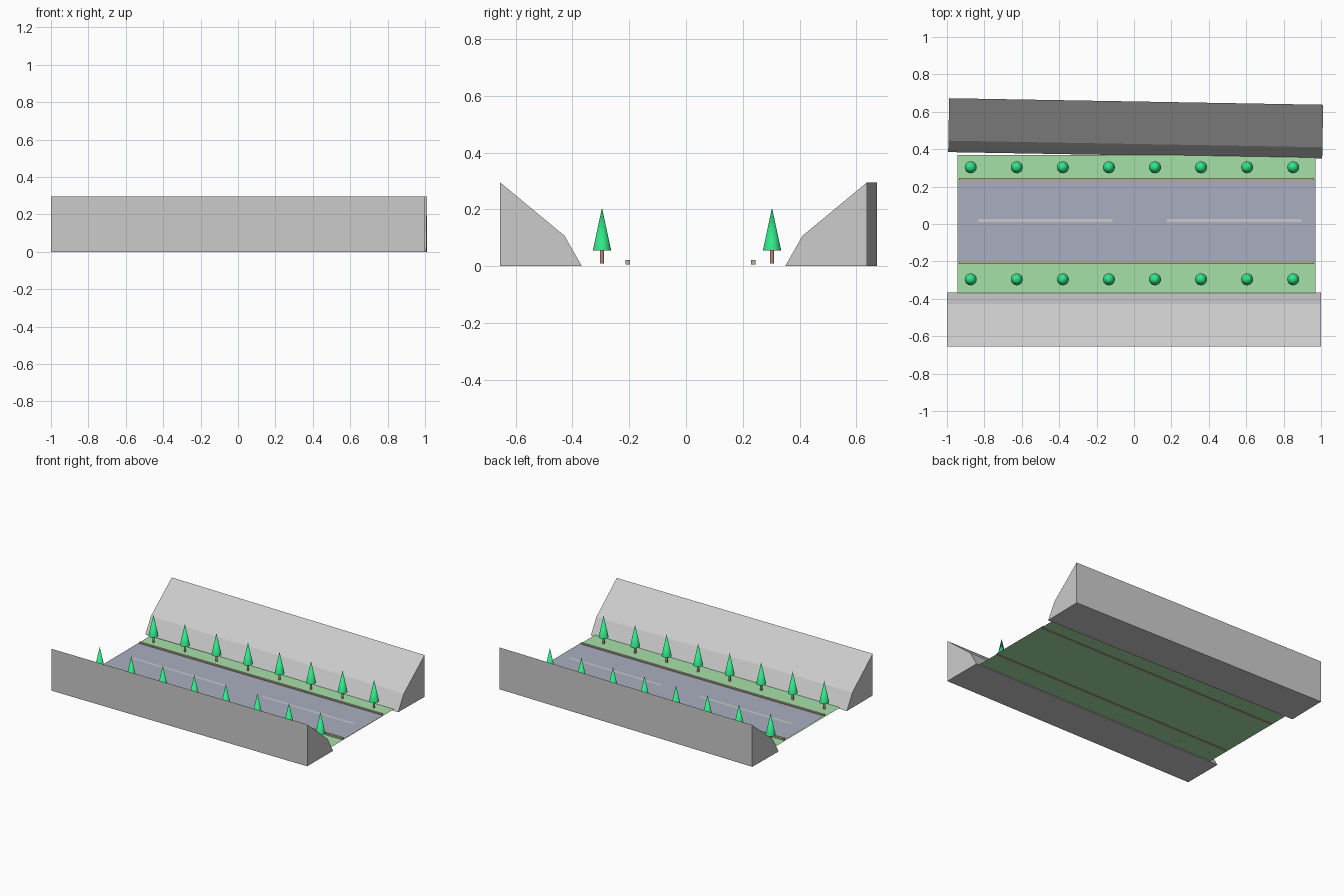
import bpy, bmesh
from math import radians

if "Cube" in bpy.data.objects:
    bpy.data.objects.remove(bpy.data.objects["Cube"])


def material(name, rgb):
    m = bpy.data.materials.new(name)
    m.diffuse_color = (*rgb, 1)
    m.use_nodes = True
    m.node_tree.nodes["Principled BSDF"].inputs["Base Color"].default_value = m.diffuse_color
    return m


GRASS = material("grass_green", (0.38, 0.75, 0.39))
ROAD = material("asphalt", (0.40, 0.43, 0.53))
CURB = material("curb_brown", (0.48, 0.43, 0.29))
LEAF = material("leaf_green", (0.03, 0.80, 0.25))
BARK = material("bark_brown", (0.45, 0.27, 0.22))


def add(name, bm, mat=None):
    bmesh.ops.recalc_face_normals(bm, faces=bm.faces)
    me = bpy.data.meshes.new(name)
    bm.to_mesh(me)
    bm.free()
    if mat:
        me.materials.append(mat)
    ob = bpy.data.objects.new(name, me)
    bpy.context.collection.objects.link(ob)
    return ob


def sheet(name, x0, x1, y0, y1, z, mat=None):
    bm = bmesh.new()
    f = bm.faces.new([bm.verts.new(p) for p in
                      ((x0, y0, z), (x1, y0, z), (x1, y1, z), (x0, y1, z))])
    f.normal_update()
    return add(name, bm, mat)


def box(name, x0, x1, y0, y1, z0, z1, mat=None):
    bm = bmesh.new()
    bmesh.ops.create_cube(bm, size=1)
    for v in bm.verts:
        v.co = (x0 + (v.co.x + .5) * (x1 - x0),
                y0 + (v.co.y + .5) * (y1 - y0),
                z0 + (v.co.z + .5) * (z1 - z0))
    return add(name, bm, mat)


def bank(name):
    # embankment cross-section swept along x
    profile = [(-0.655, 0), (-0.367, 0), (-0.428, 0.107), (-0.655, 0.295)]
    bm = bmesh.new()
    face = bm.faces.new([bm.verts.new((-1, y, z)) for y, z in profile])
    ext = bmesh.ops.extrude_face_region(bm, geom=[face])
    verts = [g for g in ext["geom"] if isinstance(g, bmesh.types.BMVert)]
    bmesh.ops.translate(bm, verts=verts, vec=(2, 0, 0))
    return add(name, bm)


def cone(name, r0, r1, z0, z1, sides, x, y, mat):
    bm = bmesh.new()
    bmesh.ops.create_cone(bm, cap_ends=True, segments=sides,
                          radius1=r0, radius2=r1, depth=z1 - z0)
    for f in bm.faces:
        f.smooth = len(f.verts) <= 4
    for e in bm.edges:
        e.smooth = all(f.smooth for f in e.link_faces)
    ob = add(name, bm, mat)
    ob.location = (x, y, (z0 + z1) / 2)
    return ob


# valley sides; the back one is turned by about one degree
bank("front_bank")
bank("back_bank").rotation_euler.z = radians(179)

# ground, road and lane markings
sheet("grass", -0.945, 0.97, -0.37, 0.37, 0.009, GRASS)
sheet("road", -0.94, 0.97, -0.205, 0.235, 0.0135, ROAD)
for i, (a, b) in enumerate(((-0.835, -0.115), (0.177, 0.895))):
    sheet(f"lane_dash_{i}", a, b, 0.01, 0.028, 0.0155)

# curbs along both road edges
for side, y in (("front", -0.205), ("back", 0.237)):
    box(f"{side}_curb", -0.935, 0.963, y - 0.008, y + 0.008, 0.006, 0.021, CURB)

# two rows of conifers
for side, y in (("front", -0.296), ("back", 0.303)):
    for i in range(8):
        x = -0.873 + 0.2463 * i
        cone(f"{side}_trunk_{i}", 0.0075, 0.0075, 0.009, 0.056, 16, x, y, BARK)
        cone(f"{side}_foliage_{i}", 0.032, 0, 0.056, 0.206, 24, x, y, LEAF)
